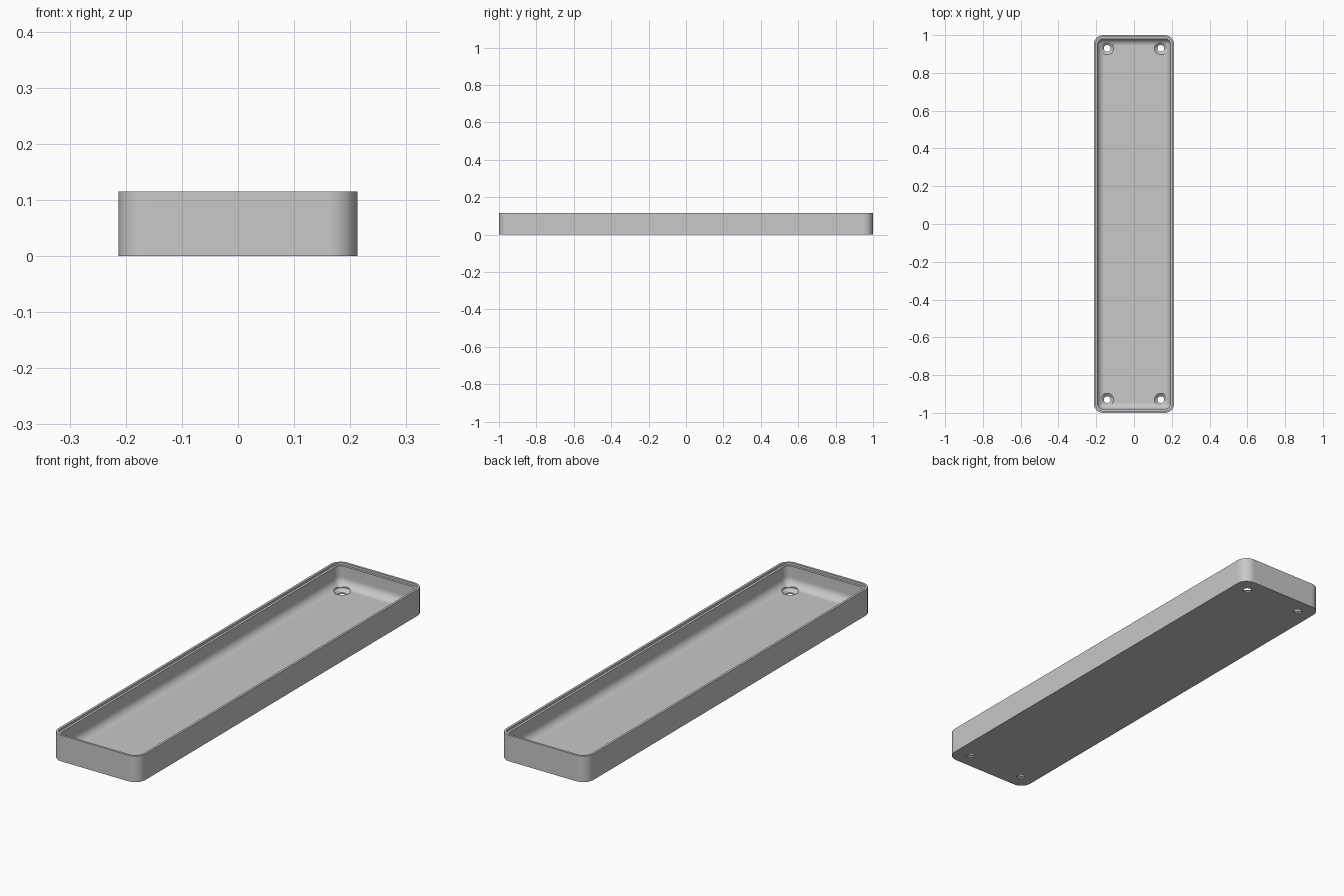
import bpy, bmesh, math

cube = bpy.data.objects.get("Cube")
if cube:
    bpy.data.objects.remove(cube, do_unlink=True)

HALF_X, HALF_Y, HEIGHT = 0.213, 1.0, 0.115
CORNER, WALL, FLOOR, FILLET = 0.05, 0.02, 0.02, 0.036
LIP, LIP_DEPTH = 0.01, 0.01

grey = bpy.data.materials.new("plain grey")
grey.use_nodes = True
colour = (0.58, 0.58, 0.58, 1)
grey.diffuse_color = colour
grey.node_tree.nodes["Principled BSDF"].inputs["Base Color"].default_value = colour


def rounded_ring(bm, inset, z, steps=10):
    """Rounded rectangle of vertices, moved inward by inset."""
    r = max(CORNER - inset, 0.004)
    ring = []
    for i, (sx, sy) in enumerate([(1, 1), (-1, 1), (-1, -1), (1, -1)]):
        cx, cy = sx * (HALF_X - inset - r), sy * (HALF_Y - inset - r)
        for s in range(steps + 1):
            a = math.pi / 2 * (i + s / steps)
            ring.append(bm.verts.new((cx + r * math.cos(a), cy + r * math.sin(a), z)))
    return ring


def circle_ring(bm, x, y, r, z, sides=32):
    return [bm.verts.new((x + r * math.cos(2 * math.pi * k / sides),
                          y + r * math.sin(2 * math.pi * k / sides), z))
            for k in range(sides)]


def loft(bm, rings):
    """Bridge the rings in order and cap both ends."""
    for a, b in zip(rings, rings[1:]):
        for k in range(len(a)):
            n = (k + 1) % len(a)
            bm.faces.new((a[k], a[n], b[n], b[k]))
    bm.faces.new(rings[0][::-1])
    bm.faces.new(rings[-1])


def finish(bm, name):
    bmesh.ops.recalc_face_normals(bm, faces=bm.faces)
    mesh = bpy.data.meshes.new(name)
    bm.to_mesh(mesh)
    bm.free()
    mesh.materials.append(grey)
    obj = bpy.data.objects.new(name, mesh)
    bpy.context.collection.objects.link(obj)
    return obj


# Tray shell: outer wall, stepped rim, inner wall, filleted floor
profile = [(0, 0), (0, HEIGHT), (LIP, HEIGHT), (LIP, HEIGHT - LIP_DEPTH),
           (WALL, HEIGHT - LIP_DEPTH)]
for s in range(9):
    a = math.pi / 2 * s / 8
    profile.append((WALL + FILLET * (1 - math.cos(a)),
                    FLOOR + FILLET * (1 - math.sin(a))))
bm = bmesh.new()
loft(bm, [rounded_ring(bm, inset, z) for inset, z in profile])
tray = finish(bm, "tray")

# Countersunk screw holes near the four corners
bm = bmesh.new()
for x in (-0.142, 0.142):
    for y in (-0.93, 0.93):
        loft(bm, [circle_ring(bm, x, y, r, z) for r, z in
                  [(0.018, -0.02), (0.018, 0.006), (0.034, FLOOR), (0.034, 0.08)]])
cutter = finish(bm, "screw_hole_cutter")
cutter.hide_render = True

cut = tray.modifiers.new("screw holes", "BOOLEAN")
cut.operation, cut.object, cut.solver = "DIFFERENCE", cutter, "EXACT"
bpy.ops.object.select_all(action="DESELECT")
bpy.context.view_layer.objects.active = tray
tray.select_set(True)
bpy.ops.object.modifier_apply(modifier=cut.name)
bpy.data.objects.remove(cutter, do_unlink=True)

# Smooth corners and fillet, crisp edges, even floor shading
bpy.ops.object.shade_smooth_by_angle(angle=math.radians(30))
weighted = tray.modifiers.new("even shading", "WEIGHTED_NORMAL")
weighted.keep_sharp = True
